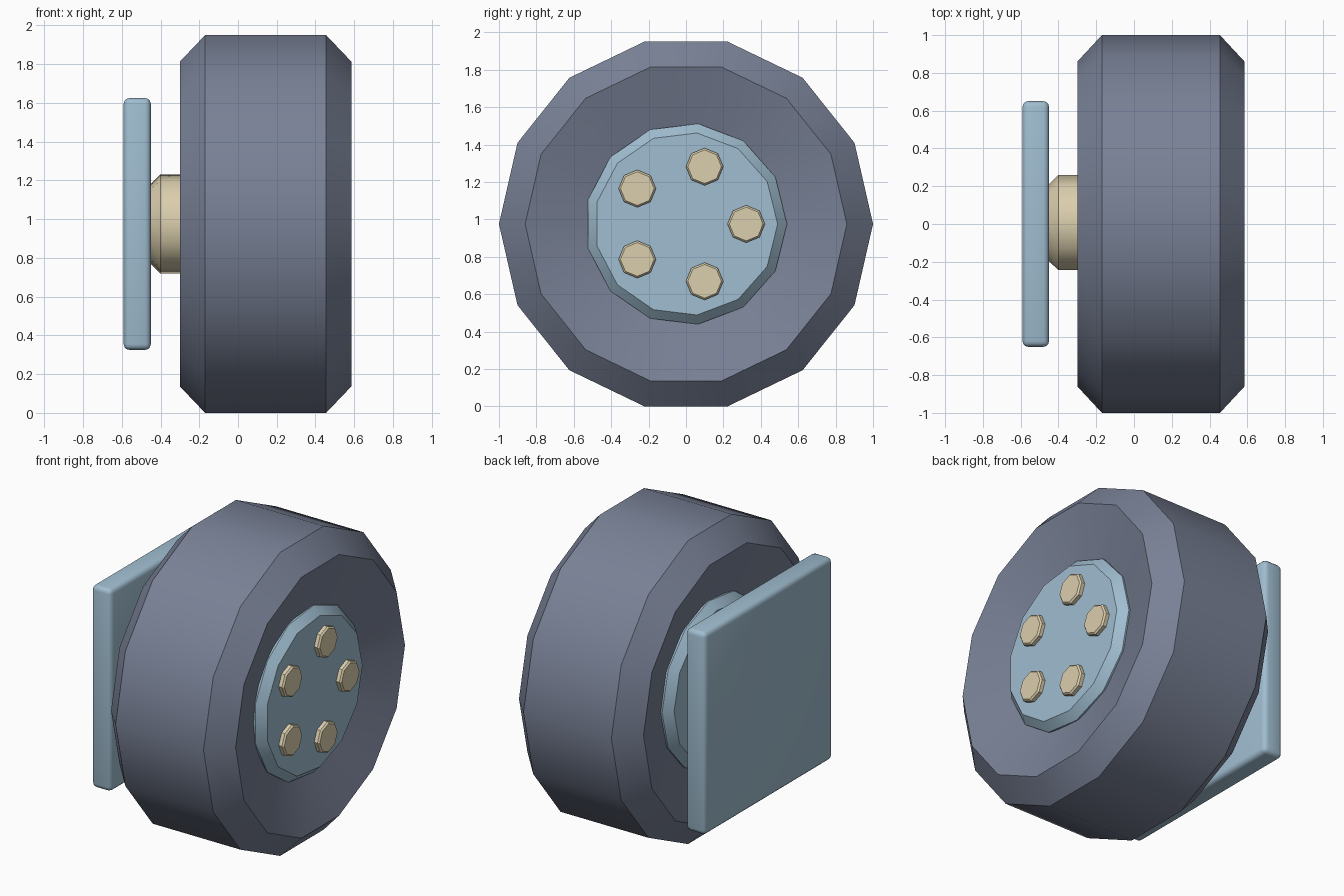
import bpy, bmesh, math

if "Cube" in bpy.data.objects:
    bpy.data.objects.remove(bpy.data.objects["Cube"])

CZ = 0.975   # height of the wheel axis
MID = 0.142  # middle of the tyre along x


def material(name, color):
    m = bpy.data.materials.new(name)
    m.diffuse_color = (*color, 1)
    m.use_nodes = True
    m.node_tree.nodes["Principled BSDF"].inputs["Base Color"].default_value = m.diffuse_color
    return m


RUBBER = material("slate rubber", (0.19, 0.22, 0.305))
BLUE = material("pale blue metal", (0.35, 0.51, 0.63))
TAN = material("tan metal", (0.71, 0.62, 0.42))


def finish(bm, name, mat, angle):
    bmesh.ops.recalc_face_normals(bm, faces=bm.faces)
    mesh = bpy.data.meshes.new(name)
    bm.to_mesh(mesh)
    bm.free()
    ob = bpy.data.objects.new(name, mesh)
    bpy.context.collection.objects.link(ob)
    mesh.materials.append(mat)
    bpy.ops.object.select_all(action='DESELECT')
    bpy.context.view_layer.objects.active = ob
    ob.select_set(True)
    bpy.ops.object.shade_smooth_by_angle(angle=math.radians(angle))
    return ob


def lathe(name, profile, sides, mat, y=0, z=CZ, angle=32, ring=False):
    """Turn an (x, radius) profile about the x axis; ring closes it into a loop."""
    bm = bmesh.new()
    rows = []
    for x, r in profile:
        rows.append([bm.verts.new((x, y + r * math.cos(i * math.tau / sides),
                                   z + r * math.sin(i * math.tau / sides)))
                     for i in range(sides)])
    pairs = list(zip(rows, rows[1:]))
    if ring:
        pairs.append((rows[-1], rows[0]))
    else:
        bm.faces.new(rows[0])
        bm.faces.new(rows[-1])
    for a, b in pairs:
        for i in range(sides):
            j = (i + 1) % sides
            bm.faces.new((a[i], a[j], b[j], b[i]))
    return finish(bm, name, mat, angle)


# Chamfered tyre with dished sidewalls
lathe("tyre", [(-0.185, 0.50), (-0.30, 0.86), (-0.17, 1.0),
               (0.455, 1.0), (0.585, 0.86), (0.47, 0.50)], 14, RUBBER, ring=True)

# Hub passing through the tyre
half = 0.40
lathe("hub", [(MID - half, 0.49), (MID - half + 0.05, 0.54),
              (MID + half - 0.05, 0.54), (MID + half, 0.49)], 13, BLUE)

# Axle stub between hub and mounting plate
lathe("axle", [(-0.455, 0.205), (-0.40, 0.26), (-0.23, 0.26)], 9, TAN, angle=42)

# Ring of five octagonal bolts
for k in range(5):
    a = k * math.tau / 5
    lathe(f"bolt_{k + 1}", [(0.53, 0.10), (0.565, 0.10), (0.575, 0.09)], 8, TAN,
          y=0.322 * math.cos(a), z=CZ + 0.322 * math.sin(a), angle=30)

# Square mounting plate with rounded edges
bm = bmesh.new()
bmesh.ops.create_cube(bm, size=1)
for v in bm.verts:
    v.co = (-0.52 + v.co.x * 0.14, v.co.y * 1.3, CZ + v.co.z * 1.3)
bmesh.ops.bevel(bm, geom=bm.edges[:], offset=0.03, segments=3,
                profile=0.5, affect='EDGES')
finish(bm, "mounting_plate", BLUE, 35)
